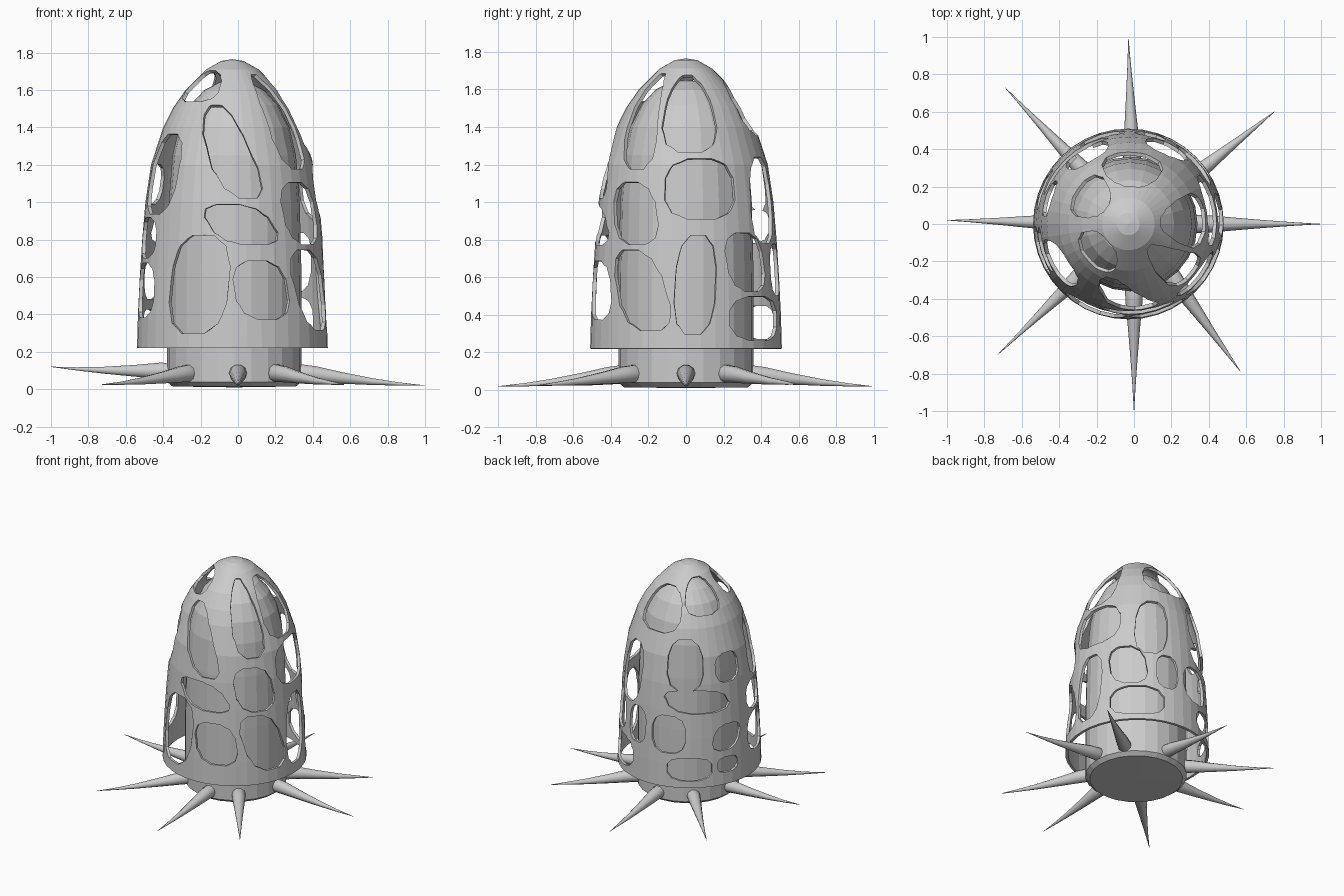
import bpy, bmesh, math
from mathutils import Vector

if "Cube" in bpy.data.objects:
    bpy.data.objects.remove(bpy.data.objects["Cube"])

CX = -0.03  # axis of the outer shell


def add_object(name, bm):
    bmesh.ops.recalc_face_normals(bm, faces=bm.faces)
    mesh = bpy.data.meshes.new(name)
    bm.to_mesh(mesh)
    bm.free()
    ob = bpy.data.objects.new(name, mesh)
    bpy.context.collection.objects.link(ob)
    return ob


def lathe(profile, sides, cx):
    """Revolve (radius, z) points; zero radius becomes a pole."""
    bm = bmesh.new()
    rings = []
    for r, z in profile:
        n = 1 if r == 0 else sides
        rings.append([bm.verts.new((cx + r * math.sin(2 * math.pi * i / sides),
                                    -r * math.cos(2 * math.pi * i / sides), z)) for i in range(n)])
    for a, b in zip(rings, rings[1:]):
        for i in range(sides):
            quad = [a[i % len(a)], a[(i + 1) % len(a)], b[(i + 1) % len(b)], b[i % len(b)]]
            bm.faces.new(list(dict.fromkeys(quad)))
    return bm


# Inner capsule body
body = [(0, 0.01), (0.33, 0.015), (0.36, 0.04), (0.36, 0.2), (0.36, 0.6), (0.35, 1.0), (0.33, 1.25),
        (0.295, 1.4), (0.235, 1.52), (0.16, 1.6), (0.08, 1.64), (0, 1.65)]
add_object("inner_body", lathe(body, 24, -0.02))

# Outer bell-shaped shell
shell_profile = [(0.51, 0.22), (0.505, 0.4), (0.495, 0.6), (0.482, 0.8), (0.465, 1.0), (0.435, 1.2),
                 (0.37, 1.4), (0.32, 1.5), (0.25, 1.6), (0.14, 1.71), (0.06, 1.755), (0, 1.765)]
shell = add_object("lattice_shell", lathe(shell_profile, 40, CX))
solid = shell.modifiers.new("thickness", 'SOLIDIFY')
solid.thickness = 0.02
solid.offset = -1


def surface(phi, z, offset):
    """Point on the shell at angle phi (degrees from the front) and height z, pushed out by offset."""
    for (r0, z0), (r1, z1) in zip(shell_profile, shell_profile[1:]):
        if z <= z1:
            break
    r = r0 + (r1 - r0) * (z - z0) / (z1 - z0)
    n = Vector((z1 - z0, r0 - r1)).normalized()
    r, z = r + n.x * offset, z + n.y * offset
    a = math.radians(phi)
    return (CX + r * math.sin(a), -r * math.cos(a), z)


# Holes: angle, height, half angle, half height, lean of the top in degrees
lower_holes = [(-22, 0.56, 20, 0.27, 3), (19, 0.53, 18, 0.16, -3), (60, 0.53, 18, 0.22, -8),
               (96, 0.56, 13, 0.27, 2), (132, 0.68, 16, 0.16, -3), (140, 0.38, 23, 0.12, 0),
               (166, 0.64, 10, 0.14, 0), (197, 0.62, 15, 0.145, 0), (215, 0.36, 19, 0.09, 0),
               (248, 0.37, 10, 0.06, 0), (248, 0.58, 13, 0.1, 3), (287, 0.53, 16, 0.15, 0)]
middle_holes = [(6, 0.88, 22, 0.11, -9), (53, 0.94, 18, 0.17, -4), (100, 1.07, 25, 0.165, 0),
                (153, 1.01, 15, 0.235, 2), (211, 1.14, 17, 0.19, 0), (252, 1.1, 13, 0.11, 0),
                (222, 0.87, 28, 0.09, -6), (287, 0.81, 15, 0.11, 0), (300, 1.15, 19, 0.22, 3)]
top_holes = [(-3, 1.27, 17, 0.255, -14), (48, 1.43, 17, 0.26, -5), (93, 1.47, 24, 0.21, 0),
             (176, 1.5, 29, 0.15, 0), (235, 1.59, 27, 0.115, 0), (312, 1.62, 32, 0.085, 0)]

cut = bmesh.new()
N = 12
for phi, z, hw, hh, lean in lower_holes + middle_holes + top_holes:
    loops = []
    for off in (-0.06, 0.12):
        loop = []
        for i in range(N):
            t = 2 * math.pi * (i + 0.5) / N
            u = math.copysign(abs(math.cos(t)) ** 0.75, math.cos(t))
            v = math.copysign(abs(math.sin(t)) ** 0.75, math.sin(t))
            loop.append(cut.verts.new(surface(phi + hw * u + lean * v, z + hh * v, off)))
        loops.append(loop)
        mid = cut.verts.new(surface(phi, z, off))
        for i in range(N):
            cut.faces.new((mid, loop[i], loop[(i + 1) % N]))
    for i in range(N):
        j = (i + 1) % N
        cut.faces.new((loops[0][i], loops[0][j], loops[1][j], loops[1][i]))
cutter = add_object("hole_cutter", cut)
cutter.hide_render = True
boolean = shell.modifiers.new("holes", 'BOOLEAN')
boolean.operation = 'DIFFERENCE'
boolean.solver = 'EXACT'
boolean.use_self = True
boolean.object = cutter

# Bake the holes and drop the cutter
bpy.context.view_layer.objects.active = shell
shell.select_set(True)
for m in ("thickness", "holes"):
    bpy.ops.object.modifier_apply(modifier=m)
bpy.data.objects.remove(cutter, do_unlink=True)


def spike(index, tip):
    """Tapering curved root spike from the foot of the body out to tip."""
    bm = bmesh.new()
    tip = Vector(tip)
    flat = Vector((tip.x, tip.y, 0))
    length = flat.length
    d = flat.normalized()
    side = Vector((-d.y, d.x, 0))
    path = [(0.28, 0.085, 0.035), (0.32, 0.088, 0.05), (0.42, 0.08, 0.045), (0.55, 0.062, 0.033),
            (0.72, 0.042, 0.019), (0.86, 0.03, 0.009), (length, 0.022, 0.001)]
    rings = []
    for r, z, rad in path:
        f = max(0, (r - 0.28) / (length - 0.28))
        c = d * r + Vector((0, 0, z + (tip.z - 0.022) * f))
        rings.append([bm.verts.new(c + side * rad * math.cos(k * math.pi / 5)
                                   + Vector((0, 0, rad * math.sin(k * math.pi / 5)))) for k in range(10)])
    for a, b in zip(rings, rings[1:]):
        for k in range(10):
            bm.faces.new((a[k], a[(k + 1) % 10], b[(k + 1) % 10], b[k]))
    bm.faces.new(rings[0])
    bm.faces.new(rings[-1])
    ob = add_object("spike_%d" % index, bm)
    for p in ob.data.polygons:
        p.use_smooth = len(p.vertices) == 4


# Eight spikes around the foot
tips = [(1, 0, 0.02), (0.75, 0.6, 0.03), (-0.03, 0.99, 0.02), (-0.69, 0.73, 0.03),
        (-1, 0.02, 0.12), (-0.73, -0.7, 0.025), (0, -1, 0.02), (0.57, -0.79, 0.025)]
for i, tip in enumerate(tips):
    spike(i + 1, tip)
